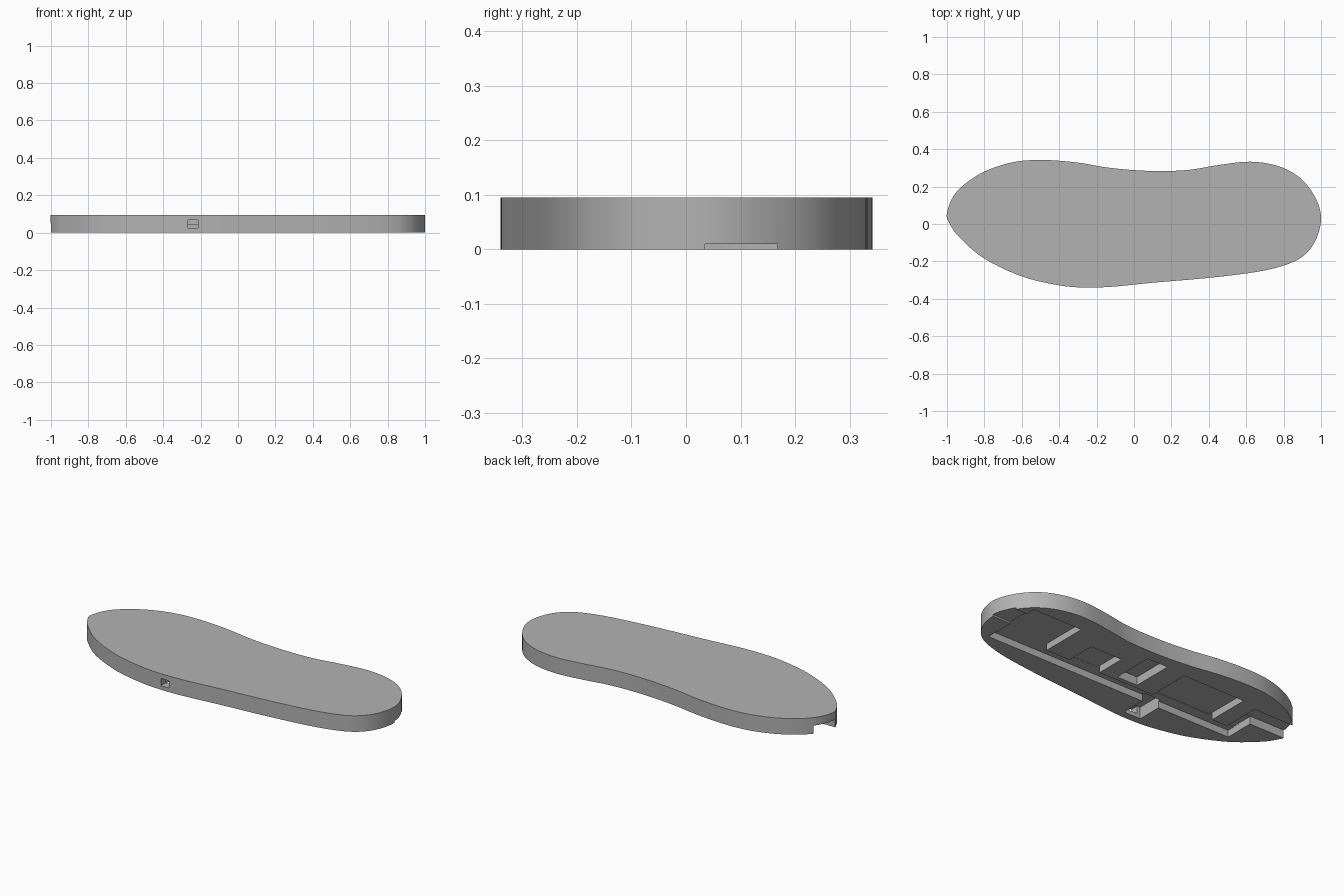
import bpy
import bmesh
from mathutils import Vector

cube = bpy.data.objects.get("Cube")
if cube:
    bpy.data.objects.remove(cube, do_unlink=True)

HEIGHT = 0.095

grey = bpy.data.materials.new("plain_grey")
grey.use_nodes = True
grey.diffuse_color = (0.45, 0.45, 0.45, 1)
grey.node_tree.nodes["Principled BSDF"].inputs["Base Color"].default_value = (0.45, 0.45, 0.45, 1)

# Sole outline, clockwise from the heel tip
OUTLINE = [(-1, .06), (-.95, .17), (-.82, .27), (-.65, .33), (-.48, .342), (-.3, .328),
           (-.15, .303), (0, .288), (.15, .283), (.3, .29), (.45, .315), (.62, .333),
           (.77, .31), (.89, .245), (.97, .14), (1, .03), (.97, -.09), (.9, -.175),
           (.8, -.222), (.65, -.257), (.4, -.288), (.1, -.314), (-.1, -.334), (-.25, -.34),
           (-.4, -.328), (-.6, -.28), (-.8, -.185), (-.93, -.075), (-.985, 0)]


def smooth_loop(points, steps):
    """Closed Catmull-Rom curve through the points."""
    pts = [Vector(p) for p in points]
    n = len(pts)
    loop = []
    for i in range(n):
        a, b, c, d = (pts[(i + k) % n] for k in (-1, 0, 1, 2))
        for s in range(steps):
            t = s / steps
            loop.append(b + (c - a) * t / 2 + (2 * a - 5 * b + 4 * c - d) * t * t / 2
                        + (3 * b - a - 3 * c + d) * t ** 3 / 2)
    return loop


def finish(name, bm):
    bmesh.ops.recalc_face_normals(bm, faces=bm.faces)
    mesh = bpy.data.meshes.new(name)
    bm.to_mesh(mesh)
    bm.free()
    mesh.materials.append(grey)
    obj = bpy.data.objects.new(name, mesh)
    bpy.context.collection.objects.link(obj)
    return obj


def box(name, x0, x1, y0, y1, z0, z1):
    bm = bmesh.new()
    bmesh.ops.create_cube(bm, size=1)
    for v in bm.verts:
        v.co = ((x0, x1)[v.co.x > 0], (y0, y1)[v.co.y > 0], (z0, z1)[v.co.z > 0])
    return finish(name, bm)


# Solid sole plate
bm = bmesh.new()
base = bm.faces.new([bm.verts.new((p.x, p.y, 0)) for p in smooth_loop(OUTLINE, 5)])
top = bmesh.ops.extrude_face_region(bm, geom=[base])["geom"]
bmesh.ops.translate(bm, vec=(0, 0, HEIGHT),
                    verts=[v for v in top if isinstance(v, bmesh.types.BMVert)])
if not any(f.normal.z < -0.5 and f.calc_center_median().z < 0.01 for f in bm.faces):
    bm.faces.ensure_lookup_table()
sole = finish("sole_plate", bm)

# Recesses in the underside: x range, y range, bottom and ceiling
LOW = -0.05
CUTS = {
    "wire_trench": (-.77, .88, -.145, -.06, LOW, .041),
    "toe_pocket": (.552, .879, -.08, .225, LOW, .040),
    "small_pocket": (.187, .395, -.075, .12, LOW, .042),
    "middle_pocket": (-.05, .085, -.035, .215, LOW, .050),
    "large_pocket": (-.587, -.178, -.08, .20, LOW, .043),
    "heel_passage": (-.769, -.69, -.10, .168, LOW, .045),
    "heel_outlet": (-1.1, -.72, .035, .167, LOW, .048),
    "toe_outlet": (.86, 1.1, .035, .168, LOW, .010),
    "socket_pocket": (-.29, -.18, -.295, -.13, LOW, .070),
    "socket_hole": (-.267, -.215, -.45, -.28, .024, .067),
}
bpy.context.view_layer.objects.active = sole
sole.select_set(True)
for name, bounds in CUTS.items():
    cutter = box(name + "_cutter", *bounds)
    cutter.hide_render = True
    mod = sole.modifiers.new(name, "BOOLEAN")
    mod.operation = "DIFFERENCE"
    mod.solver = "EXACT"
    mod.object = cutter
    bpy.ops.object.modifier_apply(modifier=name)
    bpy.data.objects.remove(cutter, do_unlink=True)

# Smooth curved rim with crisp edges
bpy.ops.object.shade_smooth_by_angle(angle=0.5)
